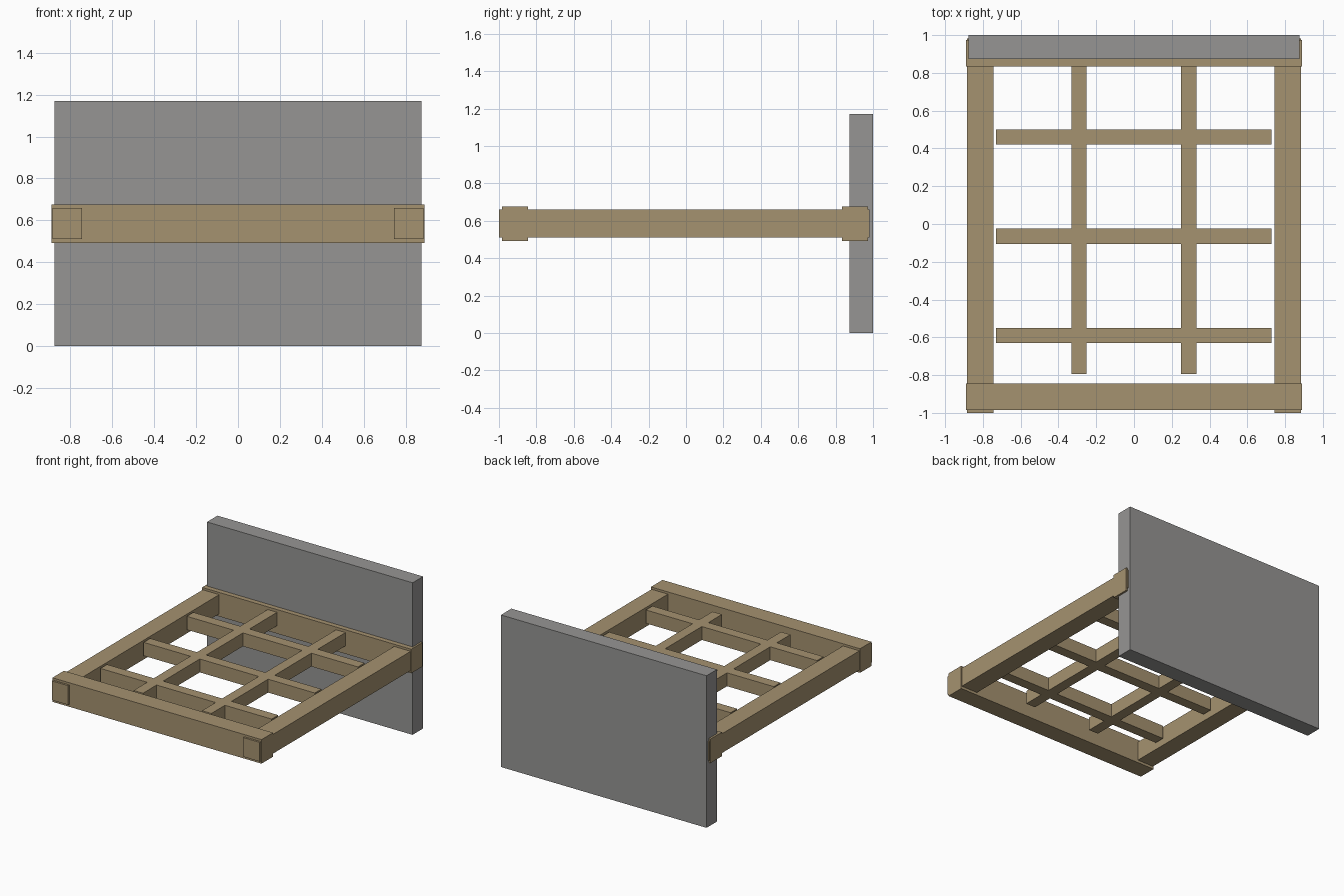
import bpy

if "Cube" in bpy.data.objects:
    bpy.data.objects.remove(bpy.data.objects["Cube"])


def material(name, rgb):
    m = bpy.data.materials.new(name)
    m.diffuse_color = (*rgb, 1)
    m.use_nodes = True
    m.node_tree.nodes["Principled BSDF"].inputs["Base Color"].default_value = m.diffuse_color
    return m


wood = material("tan_wood", (0.375, 0.287, 0.161))
grey = material("grey_panel", (0.305, 0.3, 0.295))


def box(name, xs, ys, zs, mat):
    """Box spanning the given (min, max) ranges."""
    spans = (xs, ys, zs)
    bpy.ops.mesh.primitive_cube_add(size=1, location=[(a + b) / 2 for a, b in spans])
    ob = bpy.context.object
    ob.name = name
    ob.scale = [b - a for a, b in spans]
    bpy.ops.object.transform_apply(location=False, rotation=False, scale=True)
    ob.data.materials.append(mat)
    return ob


# Upright panel at the head end
box("headboard", (-0.875, 0.875), (0.873, 1.0), (0.0, 1.17), grey)

# End rails, slightly taller than the side rails
box("front_rail", (-0.89, 0.89), (-0.985, -0.845), (0.492, 0.677), wood)
box("back_rail", (-0.89, 0.89), (0.835, 0.973), (0.492, 0.677), wood)

# Side rails, poking through the end rails
for side, label in ((-1, "left"), (1, "right")):
    xs = sorted((side * 0.745, side * 0.885))
    box(label + "_side_rail", xs, (-1.0, 0.982), (0.512, 0.66), wood)

# Lattice of slats
SLAT_Z = (0.553, 0.656)
for label, x in (("left", -0.292), ("right", 0.29)):
    box(label + "_long_slat", (x - 0.04, x + 0.04), (-0.795, 0.85), SLAT_Z, wood)
for i, y in enumerate((-0.59, -0.065, 0.46)):
    box(f"cross_slat_{i + 1}", (-0.73, 0.727), (y - 0.04, y + 0.04), SLAT_Z, wood)
